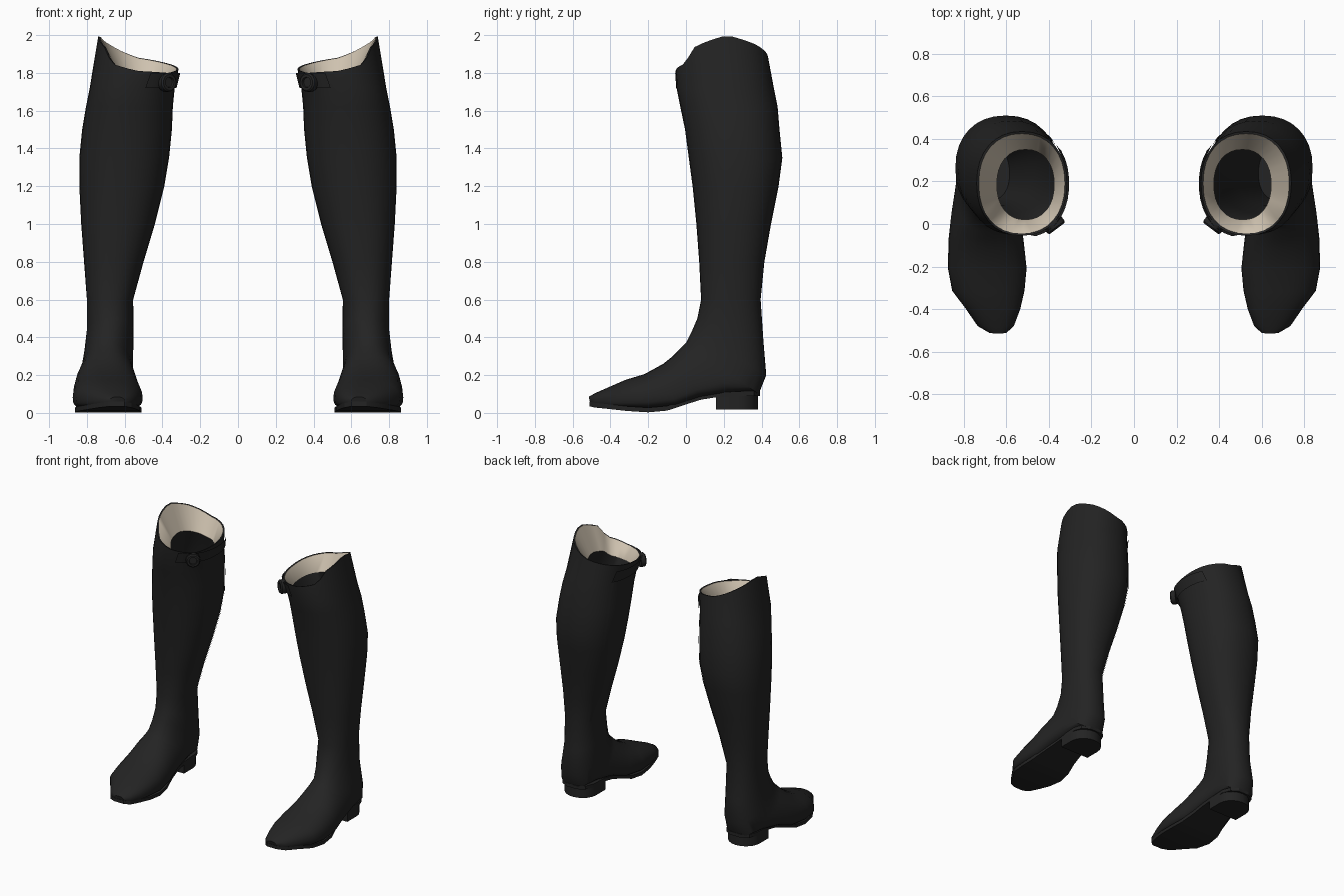
import bpy, bmesh, math
from mathutils import Vector

if "Cube" in bpy.data.objects:
    bpy.data.objects.remove(bpy.data.objects["Cube"])

N = 32  # points around each section


def material(name, rgb):
    m = bpy.data.materials.new(name)
    m.diffuse_color = (*rgb, 1)
    m.use_nodes = True
    m.node_tree.nodes["Principled BSDF"].inputs["Base Color"].default_value = m.diffuse_color
    return m


BLACK = material("black leather", (0.017, 0.017, 0.017))
CREAM = material("cream lining", (0.62, 0.54, 0.43))


def finish(bm, name, mats, angle=40):
    """Turn a bmesh into a smooth object mirrored to the other boot."""
    bmesh.ops.recalc_face_normals(bm, faces=bm.faces)
    me = bpy.data.meshes.new(name)
    bm.to_mesh(me)
    bm.free()
    ob = bpy.data.objects.new(name, me)
    bpy.context.collection.objects.link(ob)
    for m in mats:
        me.materials.append(m)
    bpy.ops.object.select_all(action='DESELECT')
    ob.select_set(True)
    bpy.context.view_layer.objects.active = ob
    bpy.ops.object.shade_smooth_by_angle(angle=math.radians(angle))
    ob.modifiers.new("Mirror", 'MIRROR').use_mirror_merge = False
    return ob


def point(ring, deg):
    """Point on a section: 0 = front/top, 90 = outer side, 180 = back/bottom."""
    yf, zf, yb, zb, x0, x1, w, e = ring
    c, s = math.cos(math.radians(deg)), math.sin(math.radians(deg))
    k = w * (1 - c ** 0.9) if c > 0 else w + (1 - w) * abs(c) ** e
    x = (x0 + x1) / 2 + (x1 - x0) / 2 * math.copysign(abs(s) ** (0.9 if c > 0 else e), s)
    return Vector((x, yf + (yb - yf) * k, zf + (zb - zf) * k))


def section(ring):
    return [point(ring, 360 * i / N) for i in range(N)]


def loft(bm, loops):
    rows = [[bm.verts.new(p) for p in loop] for loop in loops]
    bands = []
    for a, b in zip(rows, rows[1:]):
        n = len(a)
        bands.append([bm.faces.new((a[i], a[(i + 1) % n], b[(i + 1) % n], b[i])) for i in range(n)])
    bm.faces.new(rows[0])
    bm.faces.new(rows[-1])
    return bands


# Foot sections from toe to ankle: top y, z, bottom y, z, inner x, outer x, widest, roundness
foot = [
    (-.515, .085, -.505, .045, .60, .68, .6, .7),
    (-.48, .105, -.48, .035, .565, .735, .6, .6),
    (-.40, .14, -.40, .025, .535, .79, .65, .6),
    (-.32, .175, -.31, .02, .515, .855, .65, .6),
    (-.22, .205, -.20, .015, .505, .875, .65, .6),
    (-.12, .26, -.05, .03, .52, .872, .7, .6),
    (-.07, .30, .08, .08, .535, .86, .7, .6),
    (-.03, .34, .25, .10, .55, .84, .65, .7),
    (0, .37, .385, .10, .555, .83, .6, .75),
    (.03, .43, .425, .20, .555, .815, .55, .85),
    (.06, .50, .41, .38, .553, .80, .5, .9),
]


# Shaft sections: z, front y, back y, inner x, outer x
shaft = [(yf, z, yb, z, x0, x1, .5, .9) for z, yf, yb, x0, x1 in [
    (.60, .08, .395, .555, .80), (.80, .07, .415, .50, .815),
    (1.0, .055, .45, .44, .83), (1.2, .035, .49, .39, .84),
    (1.35, .015, .51, .365, .84), (1.5, -.005, .495, .35, .825),
    (1.62, -.03, .485, .345, .805), (1.72, -.05, .465, .335, .785)]]
top = (-.055, 1.8, .435, 1.8, .315, .74, .5, .9)

# Rim height by angle: high flap on the outer side
rim_height = [(0, 1.81), (40, 1.85), (50, 1.91), (57, 1.94), (95, 2.0), (135, 1.95),
              (180, 1.88), (225, 1.85), (270, 1.82), (315, 1.80), (360, 1.81)]


def rim_z(deg):
    for (a, za), (b, zb) in zip(rim_height, rim_height[1:]):
        if a <= deg <= b:
            return za + (zb - za) * (deg - a) / (b - a)


def at_rim(ring, base, slope):
    loop = section(ring)
    for i, p in enumerate(loop):
        p.z = base + slope * (rim_z(360 * i / N) - 1.8)
    return loop


def shrink(ring, d):
    yf, zf, yb, zb, x0, x1, w, e = ring
    return (yf + d, zf, yb - d, zb, x0 + d, x1 - d, w, e)


# Boot upper: outer leather, rim, cream lining, dark inside walls
loops = [section(r) for r in foot + shaft]
loops.append(at_rim(top, 1.8, 1))
rim_index = len(loops) - 1
loops.append(at_rim(shrink(top, .01), 1.798, 1))
loops.append(at_rim((.02, 0, .35, 0, .375, .645, .5, .9), 1.72, .45))
loops += [section(shrink(shaft[i], .03)) for i in (4, 2, 0)]
bm = bmesh.new()
bands = loft(bm, loops)
for band in bands[rim_index + 1:rim_index + 2]:
    for f in band:
        f.material_index = 1
finish(bm, "boot_upper", [BLACK, CREAM])

# Sole: thin slab following the arch: y, bottom z, inner x, outer x
bm = bmesh.new()
sole = [(-.512, .035, .60, .68), (-.48, .028, .565, .735), (-.40, .02, .54, .785),
        (-.31, .01, .52, .845), (-.20, .003, .512, .862), (-.10, .012, .525, .855),
        (0, .045, .55, .83), (.08, .07, .56, .81), (.16, .083, .565, .805),
        (.30, .09, .565, .805), (.36, .09, .59, .785), (.392, .09, .64, .73)]
sole_loops = [[Vector(p) for p in ((a, y, z), (b, y, z), (b, y, z + .025), (a, y, z + .025))]
              for y, z, a, b in sole]
loft(bm, sole_loops)
finish(bm, "sole", [BLACK], 30)

# Heel block: flat front, rounded back
bm = bmesh.new()
outline = [(.565, .16), (.805, .16)]
outline += [(.685 + .12 * math.cos(t), .27 + .112 * math.sin(t))
            for t in [math.pi * i / 10 for i in range(11)]]
loft(bm, [[Vector((x, y, z)) for x, y in outline] for z in (.018, .1)])
finish(bm, "heel_block", [BLACK], 30)


def strip(name, rings, angles, offset, thickness):
    """Leather strip laid on the surface of the shaft."""
    bm = bmesh.new()
    rows = []
    for r in rings:
        mid = Vector(((r[4] + r[5]) / 2, (r[0] + r[2]) / 2, r[1]))
        row = []
        for t in angles:
            p = point(r, t)
            row.append(bm.verts.new(p + (p - mid).normalized() * offset))
        rows.append(row)
    for a, b in zip(rows, rows[1:]):
        for i in range(len(a) - 1):
            bm.faces.new((a[i], a[i + 1], b[i + 1], b[i]))
    bmesh.ops.solidify(bm, geom=bm.faces[:], thickness=thickness)
    return finish(bm, name, [BLACK], 30)


# Strap round the inner top edge and closing seam down the inner back
strip("top_strap", [shaft[-1], top], range(235, 346, 10), .01, .012)
strip("inner_seam", shaft, (234, 240), .004, .006)

# Round buckle on the front inner corner
bm = bmesh.new()
out = Vector((-.6, -.8, 0)).normalized()
side = Vector((-out.y, out.x, 0))
centre = point(top, 318) + Vector((0, 0, -.05))
buckle = [[centre + out * d + (side * math.cos(2 * math.pi * i / 16)
           + Vector((0, 0, 1)) * math.sin(2 * math.pi * i / 16)) * r for i in range(16)]
          for d, r in ((-.01, .05), (.022, .05), (.03, .042), (.03, .028), (.018, .026))]
loft(bm, buckle)
finish(bm, "buckle", [BLACK], 30)
